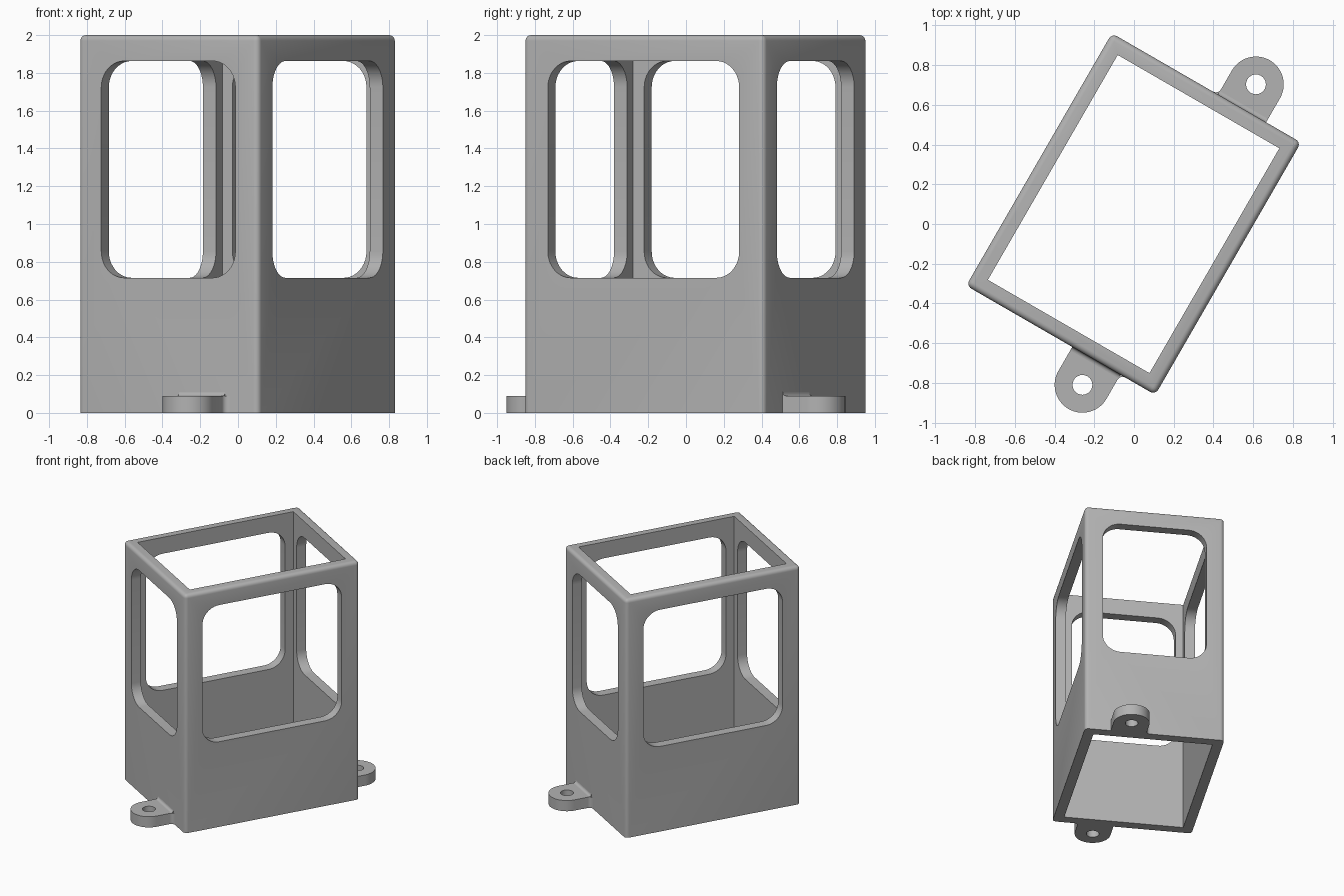
import bpy, bmesh
from math import pi, sin, cos, radians
from mathutils import Matrix, Vector

old = bpy.data.objects.get("Cube")
if old:
    bpy.data.objects.remove(old, do_unlink=True)

W, L, H, WALL = 1.10, 1.468, 2.0, 0.08
PLACE = Matrix.Translation((-0.002, 0.05, 0)) @ Matrix.Rotation(radians(-30), 4, 'Z')

grey = bpy.data.materials.new("plain grey")
grey.use_nodes = True
colour = (0.45, 0.45, 0.45, 1)
grey.diffuse_color = colour
grey.node_tree.nodes["Principled BSDF"].inputs["Base Color"].default_value = colour


def finish(bm, name):
    bmesh.ops.recalc_face_normals(bm, faces=bm.faces)
    mesh = bpy.data.meshes.new(name)
    bm.to_mesh(mesh)
    bm.free()
    mesh.materials.append(grey)
    obj = bpy.data.objects.new(name, mesh)
    bpy.context.collection.objects.link(obj)
    return obj


def box(name, size, centre):
    bm = bmesh.new()
    bmesh.ops.create_cube(bm, size=1, matrix=Matrix.Translation(centre) @ Matrix.Diagonal((*size, 1)))
    return finish(bm, name)


def prism(name, points, offset, matrix=Matrix()):
    """Extrude an outline, given as 3D points, along an offset."""
    bm = bmesh.new()
    face = bm.faces.new([bm.verts.new(p) for p in points])
    grown = bmesh.ops.extrude_face_region(bm, geom=[face])["geom"]
    bmesh.ops.translate(bm, vec=offset, verts=[g for g in grown if isinstance(g, bmesh.types.BMVert)])
    bm.transform(matrix)
    return finish(bm, name)


def arc(cx, cy, r, start, end, steps):
    angles = [radians(start + (end - start) * i / steps) for i in range(steps + 1)]
    return [(cx + r * cos(a), cy + r * sin(a)) for a in angles]


def cut(obj, cutter):
    mod = obj.modifiers.new("cut", 'BOOLEAN')
    mod.operation, mod.solver, mod.object = 'DIFFERENCE', 'EXACT', cutter
    bpy.context.view_layer.objects.active = obj
    bpy.ops.object.modifier_apply(modifier=mod.name)
    bpy.data.objects.remove(cutter, do_unlink=True)


def smooth(obj):
    bpy.ops.object.select_all(action='DESELECT')
    obj.select_set(True)
    bpy.context.view_layer.objects.active = obj
    bpy.ops.object.shade_smooth_by_angle(angle=radians(30))


# Cabin shell: rounded upright and top edges, open at top and bottom
bm = bmesh.new()
bmesh.ops.create_cube(bm, size=1, matrix=Matrix.Translation((0, 0, H / 2)) @ Matrix.Diagonal((W, L, H, 1)))
rounded = [e for e in bm.edges if max(v.co.z for v in e.verts) > H / 2]
bmesh.ops.bevel(bm, geom=rounded, offset=0.03, segments=5, profile=0.5, affect='EDGES')
shell = finish(bm, "cabin_shell")
cut(shell, box("inside_cutter", (W - 2 * WALL, L - 2 * WALL, H * 2), (0, 0, H / 2)))

# Window openings, cut right through opposite walls
Z0, Z1, R = 0.715, 1.863, 0.14
for width, turn in ((0.82, 0), (1.17, pi / 2)):
    h = width / 2 - R
    outline = []
    for cx, cz, start in ((h, Z1 - R, 0), (-h, Z1 - R, 90), (-h, Z0 + R, 180), (h, Z0 + R, 270)):
        outline += arc(cx, cz, R, start, start + 90, 10)
    cutter = prism("window_cutter", [(x, -2, z) for x, z in outline], (0, 4, 0), Matrix.Rotation(turn, 4, 'Z'))
    cut(shell, cutter)
shell.matrix_world = PLACE
smooth(shell)

# Mounting lugs at the foot of the two short walls
U, REACH, LUG_R, LUG_H, FLARE = 0.207, 0.14, 0.14, 0.09, 0.03
for name, turn, u in (("back_lug", 0, U), ("front_lug", pi, -U)):
    wall = L / 2
    spin = Matrix.Rotation(turn, 4, 'Z')
    outline = arc(u, wall + REACH, LUG_R, 0, 180, 28)
    outline += arc(u - LUG_R - FLARE, wall + FLARE, FLARE, 0, -90, 6)
    outline += [(u - LUG_R - FLARE, wall - 0.03), (u + LUG_R, wall - 0.03)]
    lug = prism(name, [(x, y, 0) for x, y in outline], (0, 0, LUG_H), spin)
    hole = arc(u, wall + REACH, 0.05, 0, 345, 23)
    cut(lug, prism("hole_cutter", [(x, y, -1) for x, y in hole], (0, 0, 2), spin))
    lug.matrix_world = PLACE
    smooth(lug)
    # Small fillet where the lug meets the wall
    curve = arc(wall + 0.02, LUG_H + 0.02, 0.02, 180, 270, 5)
    section = curve + [(wall - 0.02, LUG_H - 0.01), (wall - 0.02, LUG_H + 0.02)]
    fillet = prism(name + "_fillet", [(u - LUG_R, y, z) for y, z in section], (2 * LUG_R, 0, 0), spin)
    fillet.matrix_world = PLACE
    smooth(fillet)
